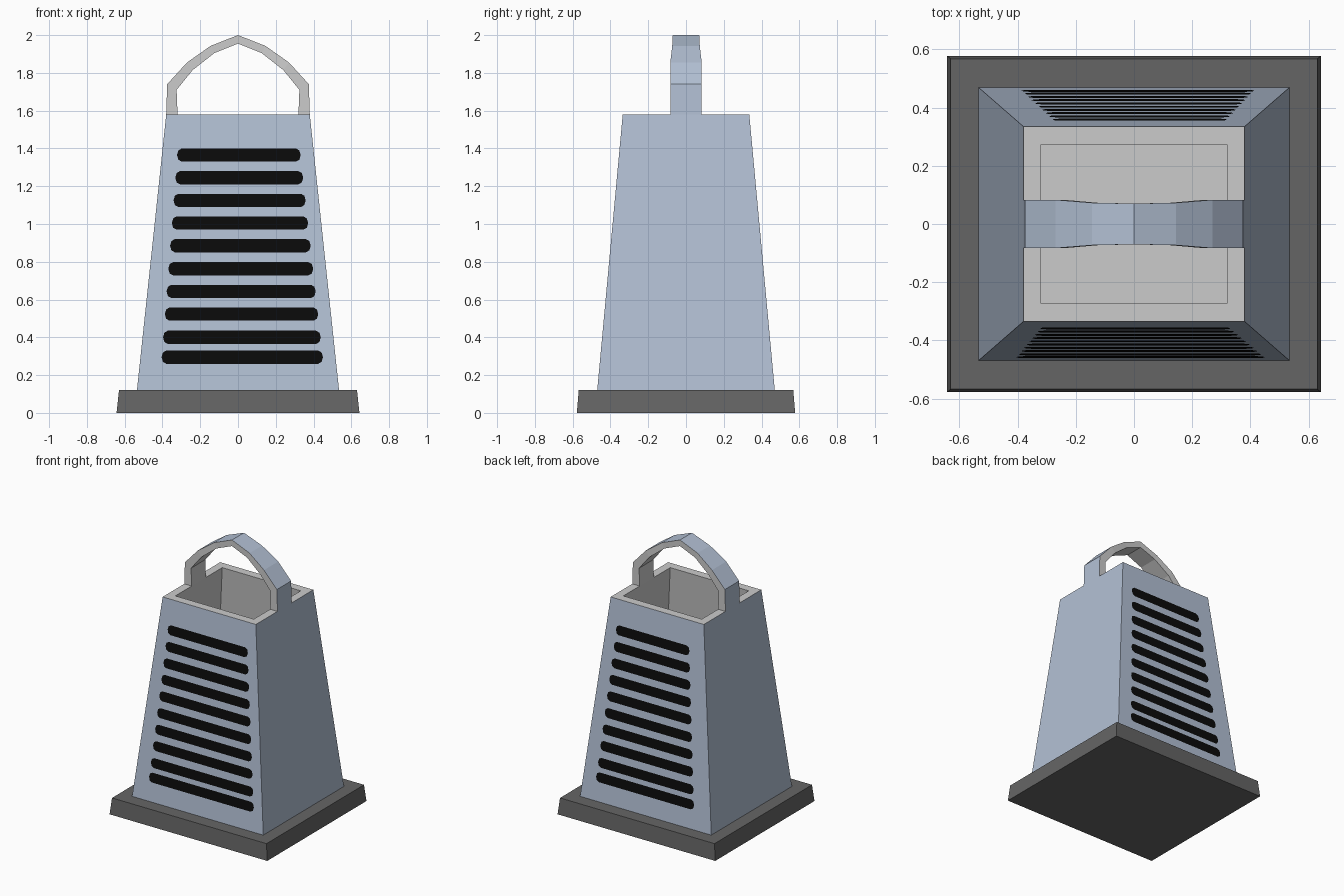
import bpy, bmesh, math

if "Cube" in bpy.data.objects:
    bpy.data.objects.remove(bpy.data.objects["Cube"])


def material(name, rgb):
    m = bpy.data.materials.new(name)
    m.diffuse_color = (*rgb, 1)
    m.use_nodes = True
    m.node_tree.nodes["Principled BSDF"].inputs["Base Color"].default_value = m.diffuse_color
    return m


STEEL = material("blue steel", (0.45, 0.53, 0.66))
INNER = material("light grey", (0.60, 0.60, 0.60))
RUBBER = material("dark grey", (0.13, 0.13, 0.13))
BLACK = material("black", (0.003, 0.003, 0.003))


def make(name, verts, faces, mats, slots=None):
    me = bpy.data.meshes.new(name)
    me.from_pydata(verts, [], faces)
    for m in mats:
        me.materials.append(m)
    if slots:
        for p, s in zip(me.polygons, slots):
            p.material_index = s
    ob = bpy.data.objects.new(name, me)
    bpy.context.collection.objects.link(ob)
    bm = bmesh.new()
    bm.from_mesh(me)
    if len(bm.faces) > 1 and all(e.is_manifold for e in bm.edges):
        bmesh.ops.recalc_face_normals(bm, faces=bm.faces)
    bm.to_mesh(me)
    bm.free()
    return ob


def ring(x, y, z):
    return [(-x, -y, z), (x, -y, z), (x, y, z), (-x, y, z)]


def loft(n):
    """Quads joining n successive four-point rings."""
    return [(4*r + i, 4*r + (i + 1) % 4, 4*r + 4 + (i + 1) % 4, 4*r + 4 + i)
            for r in range(n - 1) for i in range(4)]


# base: slightly tapered foot
make("base", ring(0.643, 0.578, 0) + ring(0.63, 0.568, 0.12),
     [(3, 2, 1, 0)] + loft(2) + [(4, 5, 6, 7)], [RUBBER])

# body: hollow tapered shell, steel outside, light rim and inside
rings = (ring(0.535, 0.47, 0.12) + ring(0.38, 0.335, 1.58)
         + ring(0.32, 0.273, 1.58) + ring(0.47, 0.405, 0.18))
make("body", rings, [(3, 2, 1, 0)] + loft(4) + [(12, 13, 14, 15)],
     [STEEL, INNER], [0] * 5 + [1] * 9)

# handle: bent strap, steel on its outer side only
half = [(0.38, 1.58, 0.32, 1.58, 0.083), (0.375, 1.74, 0.325, 1.71, 0.083),
        (0.27, 1.855, 0.24, 1.815, 0.083), (0.145, 1.943, 0.125, 1.905, 0.073)]
path = half + [(0, 2.0, 0, 1.955, 0.07)]
path += [(-a, b, -c, d, w) for a, b, c, d, w in reversed(half)]
verts = []
for xo, zo, xi, zi, w in path:
    verts += [(xo, -w, zo), (xo, w, zo), (xi, w, zi), (xi, -w, zi)]
n = len(path)
last = 4 * (n - 1)
make("handle", verts,
     loft(n) + [(0, 1, 2, 3), (last + 3, last + 2, last + 1, last)],
     [STEEL, INNER], [0, 1, 1, 1] * (n - 1) + [1, 1])

# grating slots: flat rounded bars lying on the front and back walls
HEIGHTS = [0.295, 0.40, 0.523, 0.643, 0.763, 0.885, 1.005, 1.125, 1.245, 1.365]


def slots(name, side, low, high):
    verts, faces = [], []
    r = 0.035
    for z in HEIGHTS:
        t = (z - HEIGHTS[0]) / (HEIGHTS[-1] - HEIGHTS[0])
        x0 = low[0] + (high[0] - low[0]) * t
        x1 = low[1] + (high[1] - low[1]) * t
        start = len(verts)
        for cx, a0 in ((x1 - 0.025, -90), (x0 + 0.025, 90)):
            for k in range(5):
                a = math.radians(a0 + 45 * k)
                vz = z + r * math.sin(a)
                y = 0.47 - (vz - 0.12) * 0.135 / 1.46 + 0.004
                verts.append((cx + 0.025 * math.cos(a), side * y, vz))
        face = list(range(start, len(verts)))
        faces.append(face if side < 0 else face[::-1])
    make(name, verts, faces, [BLACK])


slots("front_slots", -1, (-0.405, 0.45), (-0.323, 0.332))
slots("back_slots", 1, (-0.387, 0.413), (-0.28, 0.32))
